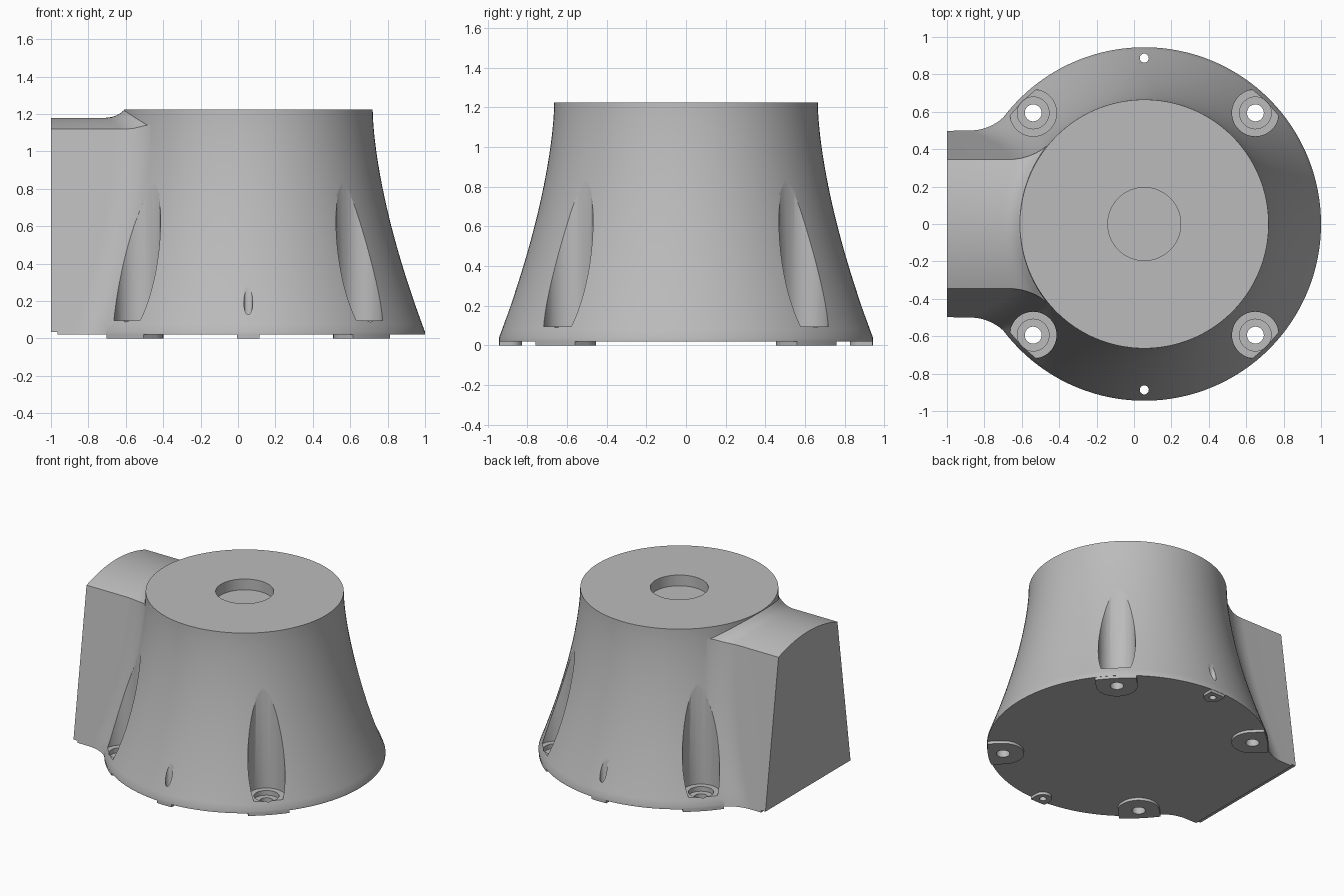
import bpy, bmesh
from math import cos, sin, pi, sqrt, atan2, radians

old = bpy.data.objects.get("Cube")
if old:
    bpy.data.objects.remove(old, do_unlink=True)

CX, TOP, FLOOR = 0.055, 1.225, 0.02

grey = bpy.data.materials.new("plain_grey")
grey.use_nodes = True
grey.diffuse_color = (0.5, 0.5, 0.5, 1)
grey.node_tree.nodes["Principled BSDF"].inputs["Base Color"].default_value = (0.5, 0.5, 0.5, 1)


def loft(name, rings):
    """Closed solid through equal-length rings of points."""
    bm = bmesh.new()
    rows = [[bm.verts.new(p) for p in ring] for ring in rings]
    n = len(rows[0])
    for a, b in zip(rows, rows[1:]):
        for i in range(n):
            j = (i + 1) % n
            bm.faces.new((a[i], a[j], b[j], b[i]))
    bm.faces.new(rows[0][::-1])
    bm.faces.new(rows[-1])
    bmesh.ops.recalc_face_normals(bm, faces=bm.faces)
    mesh = bpy.data.meshes.new(name)
    bm.to_mesh(mesh)
    bm.free()
    mesh.materials.append(grey)
    ob = bpy.data.objects.new(name, mesh)
    bpy.context.collection.objects.link(ob)
    return ob


def circle(x, y, z, r, n=48):
    return [(x + r * cos(2 * pi * i / n), y + r * sin(2 * pi * i / n), z) for i in range(n)]


def rod(name, x, y, r, z0, z1, n=48):
    return loft(name, [circle(x, y, z0, r, n), circle(x, y, z1, r, n)])


def combine(ob, other, mode):
    """Apply a boolean and discard the helper."""
    mod = ob.modifiers.new(mode, "BOOLEAN")
    mod.operation, mod.solver, mod.object = mode, "EXACT", other
    bpy.ops.object.select_all(action="DESELECT")
    bpy.context.view_layer.objects.active = ob
    ob.select_set(True)
    bpy.ops.object.modifier_apply(modifier=mod.name)
    bpy.data.objects.remove(other, do_unlink=True)


def body_radius(z):
    t = min(max((TOP - z) / 1.19, 0), 1)
    return 0.665 + 0.28 * t ** 1.6


# Flared round body
steps = 28
heights = [FLOOR] + [0.035 + (TOP - 0.035) * i / steps for i in range(steps + 1)]
body = loft("housing", [circle(CX, 0, z, body_radius(z), 128) for z in heights])


# Side arm: tapering walls that blend into the body with a round fillet
def arm_ring(z):
    w = 0.5 - 0.155 * (z - FLOOR) / 1.1
    r = body_radius(z) - 0.003
    fil = 0.26 + 0.04 * z
    dx = sqrt((r + fil) ** 2 - (w + fil) ** 2)
    sweep = atan2(dx, w + fil)
    half = [(-1, w)]
    for i in range(15):
        a = sweep * i / 14
        half.append((CX - dx + fil * sin(a), w + fil - fil * cos(a)))
    x, y = half[-1]
    half.append((CX + (x - CX) * 0.8, y * 0.8))
    return [(x, y, z) for x, y in half] + [(x, -y, z) for x, y in half[::-1]]


arm = loft("arm", [arm_ring(FLOOR + 1.22 * i / 24) for i in range(25)])


# Arched roof of the arm, curling up where it meets the body
def roof_ring(r, lift):
    ys = [-0.75 + 0.025 * i for i in range(61)]
    pts = [(y, 1.18 + lift - min(0.06 * (y / 0.345) ** 2, 0.08)) for y in ys]
    pts += [(0.75, -0.1), (-0.75, -0.1)]
    return [(CX - r + y * y / (2 * r), y, z) for y, z in pts]


roof = loft("roof_limit", [roof_ring(r, lift) for r, lift in (
    (1.3, 0), (0.76, 0), (0.73, 0.004), (0.705, 0.012), (0.685, 0.024), (0.665, 0.04), (0.4, 0.04))])
combine(arm, roof, "INTERSECT")
combine(body, arm, "UNION")

# Shallow step under the outer end of the arm
step = loft("end_step", [[(x, y, z) for x, y in ((-1.1, -0.6), (-0.965, -0.6), (-0.965, 0.6), (-1.1, 0.6))]
                         for z in (-0.05, 0.035)])
combine(body, step, "DIFFERENCE")

# Round recess in the top
combine(body, rod("top_recess", CX, 0, 0.195, TOP - 0.08, TOP + 0.1, 64), "DIFFERENCE")


# Feet: D-shaped pads reaching out to the rim
def foot(x, y, r):
    a = atan2(y, x - CX)
    shape = [(r * cos(t), r * sin(t)) for t in (pi / 2 + pi * i / 20 for i in range(21))]
    shape += [(0.3, -r), (0.3, r)]
    pad = loft("foot", [[(x + u * cos(a) - v * sin(a), y + u * sin(a) + v * cos(a), z) for u, v in shape]
                        for z in (0, FLOOR + 0.01)])
    combine(pad, rod("rim_limit", CX, 0, 0.943, -0.1, 0.1, 128), "INTERSECT")
    combine(body, pad, "UNION")


# Bolt pockets with counterbore and through hole
for sx in (-1, 1):
    for sy in (-1, 1):
        x, y = CX + sx * 0.594, sy * 0.594
        foot(x, y, 0.14)
        for r, z0, z1 in ((0.125, 0.095, 1.1), (0.085, 0.06, 0.2), (0.045, -0.1, 0.2)):
            combine(body, rod("bolt_cut", x, y, r, z0, z1), "DIFFERENCE")

# Small pin holes front and back
for sy in (-1, 1):
    foot(CX, sy * 0.887, 0.06)
    combine(body, rod("pin_cut", CX, sy * 0.887, 0.024, -0.1, 0.6, 24), "DIFFERENCE")

bpy.ops.object.select_all(action="DESELECT")
body.select_set(True)
bpy.context.view_layer.objects.active = body
bpy.ops.object.shade_smooth_by_angle(angle=radians(30))
